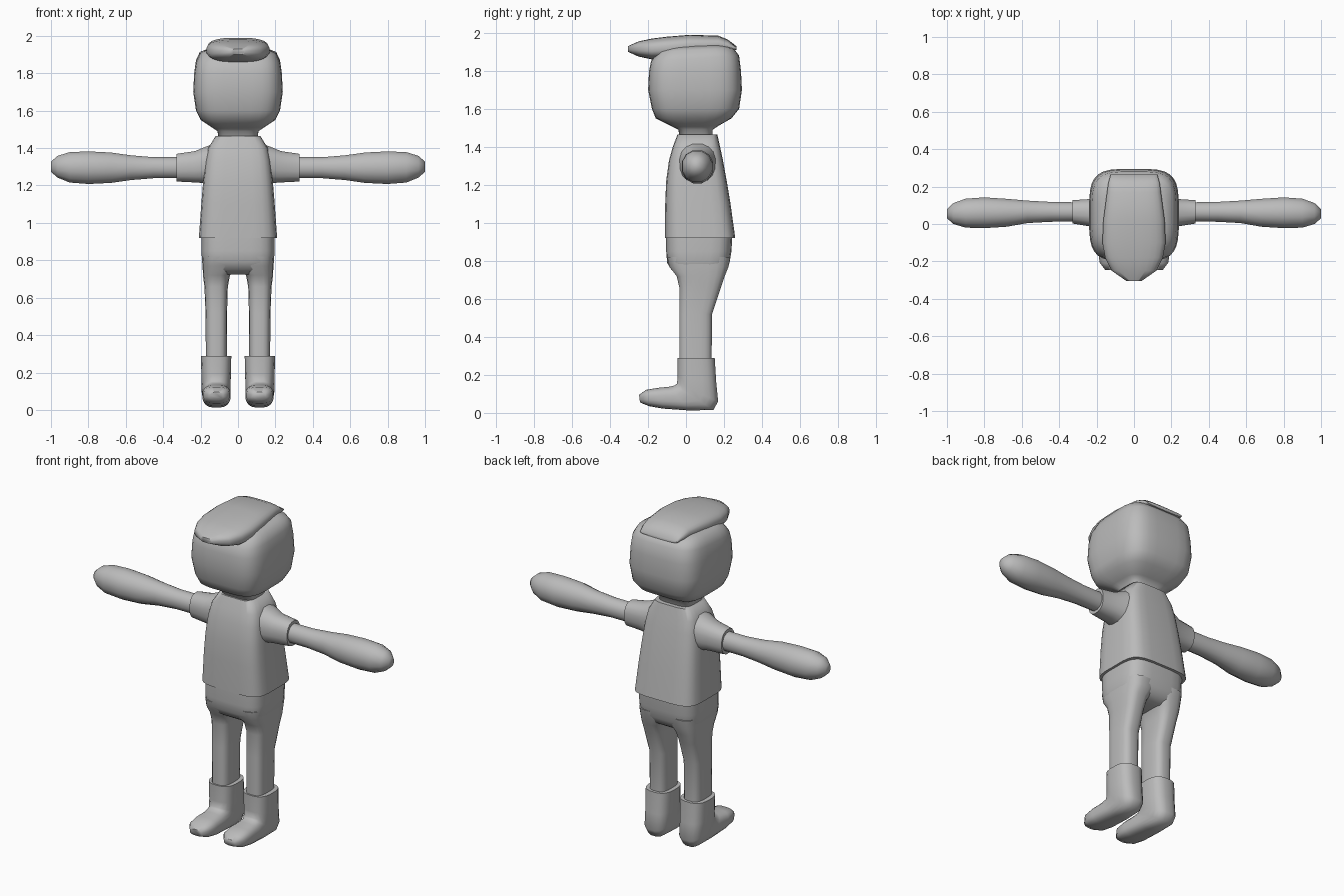
import bpy
import bmesh
from math import cos, sin, pi, radians, copysign
from mathutils import Vector

cube = bpy.data.objects.get("Cube")
if cube:
    bpy.data.objects.remove(cube, do_unlink=True)

GREY = (0.5, 0.5, 0.5, 1)
grey = bpy.data.materials.new("plain grey")
grey.use_nodes = True
grey.diffuse_color = GREY
grey.node_tree.nodes["Principled BSDF"].inputs["Base Color"].default_value = GREY


def rounded(value, power):
    return copysign(abs(value) ** (2 / power), value)


def loft(name, rings, power, sides=24, mirrored=False):
    """Skin rounded-box rings, each given as centre and two half axes."""
    bm = bmesh.new()
    loops = []
    for centre, across, along in rings:
        loop = []
        for i in range(sides):
            turn = 2 * pi * (i + 0.5) / sides
            point = (centre + across * rounded(cos(turn), power)
                     + along * rounded(sin(turn), power))
            loop.append(bm.verts.new(point))
        loops.append(loop)
    for low, high in zip(loops, loops[1:]):
        for i in range(sides):
            j = (i + 1) % sides
            bm.faces.new((low[i], low[j], high[j], high[i]))
    bm.faces.new(loops[0])
    bm.faces.new(loops[-1])
    bmesh.ops.recalc_face_normals(bm, faces=bm.faces)
    mesh = bpy.data.meshes.new(name)
    bm.to_mesh(mesh)
    bm.free()
    mesh.materials.append(grey)
    part = bpy.data.objects.new(name, mesh)
    bpy.context.collection.objects.link(part)
    if mirrored:
        part.modifiers.new("mirror", "MIRROR").use_clip = False
    bpy.ops.object.select_all(action="DESELECT")
    part.select_set(True)
    bpy.context.view_layer.objects.active = part
    bpy.ops.object.shade_smooth_by_angle(angle=radians(60))
    return part


def tilted(x, half_width, front_y, front_z, back_y, back_z):
    """Ring spanning from a front point to a back point in the side plane."""
    front = Vector((x, front_y, front_z))
    back = Vector((x, back_y, back_z))
    return (front + back) / 2, Vector((half_width, 0, 0)), (back - front) / 2


def level(z, half_width, front_y, back_y, x=0):
    return tilted(x, half_width, front_y, z, back_y, z)


def sideways(x, y, z, half_y, half_z):
    """Upright ring for parts that run along x."""
    return Vector((x, y, z)), Vector((0, half_y, 0)), Vector((0, 0, half_z))


# Head with neck, the crown rising toward the back
loft("head", [
    level(1.42, .10, -.03, .14),
    level(1.49, .11, -.04, .14),
    level(1.51, .14, -.08, .17),
    level(1.55, .20, -.16, .24),
    level(1.60, .225, -.18, .28),
    level(1.70, .24, -.20, .295),
    level(1.80, .235, -.195, .29),
    tilted(0, .225, -.185, 1.85, .28, 1.88),
    tilted(0, .205, -.15, 1.90, .25, 1.92),
    tilted(0, .16, -.10, 1.925, .20, 1.935),
], power=4, sides=32)

# Swept hair with a pointed peak: y, half width, underside, top
hair_rings = [(-.305, .04, 1.90, 1.93), (-.25, .12, 1.875, 1.955),
              (-.18, .155, 1.86, 1.97), (-.10, .17, 1.86, 1.98),
              (.02, .165, 1.87, 1.99), (.17, .145, 1.89, 1.985),
              (.22, .138, 1.90, 1.965), (.265, .125, 1.91, 1.93)]
loft("hair", [tilted(0, width, y, under, y, top)
              for y, width, under, top in hair_rings], power=2.8)

# Shirt body, flaring toward the hem
loft("shirt", [
    level(.92, .21, -.11, .26),
    level(1.10, .197, -.11, .235),
    level(1.22, .187, -.105, .215),
    level(1.33, .175, -.09, .195),
    level(1.40, .16, -.07, .18),
    level(1.465, .12, -.045, .165),
], power=4.5)

# Short sleeves
loft("sleeves", [
    sideways(.10, .06, 1.31, .11, .125),
    sideways(.17, .06, 1.31, .095, .10),
    sideways(.23, .06, 1.30, .075, .085),
    sideways(.33, .065, 1.295, .063, .075),
], power=2.4, sides=16, mirrored=True)

# Arms ending in rounded mitten hands
loft("arms", [
    sideways(.28, .065, 1.295, .052, .058),
    sideways(.45, .065, 1.295, .055, .058),
    sideways(.57, .065, 1.295, .062, .068),
    sideways(.68, .06, 1.295, .077, .084),
    sideways(.80, .06, 1.295, .085, .09),
    sideways(.90, .058, 1.297, .08, .084),
    sideways(.965, .056, 1.30, .058, .06),
    sideways(1, .055, 1.30, .025, .028),
], power=2.1, sides=12, mirrored=True)

# Trouser hips
loft("hips", [
    level(.94, .195, -.105, .245),
    level(.85, .196, -.105, .24),
    level(.79, .193, -.10, .23),
    level(.75, .18, -.075, .21),
    level(.725, .13, -.035, .17),
], power=4)

# Trouser legs
loft("legs", [
    level(.82, .093, -.10, .235, x=.10),
    level(.77, .09, -.09, .225, x=.10),
    level(.72, .073, -.05, .205, x=.115),
    level(.66, .063, -.036, .185, x=.117),
    level(.52, .058, -.036, .138, x=.116),
    level(.25, .056, -.036, .135, x=.116),
], power=3.2, sides=20, mirrored=True)

# Boots, the rings turning from the shaft into the toe
loft("boots", [
    tilted(.117, .082, -.045, .288, .152, .288),
    tilted(.117, .079, -.045, .19, .16, .16),
    tilted(.117, .078, -.048, .155, .17, .06),
    tilted(.117, .072, -.06, .145, .145, .015),
    tilted(.115, .072, -.09, .138, .02, .012),
    tilted(.115, .076, -.15, .132, -.12, .022),
    tilted(.115, .07, -.21, .122, -.195, .035),
    tilted(.115, .04, -.247, .095, -.242, .055),
], power=2.8, sides=20, mirrored=True)
